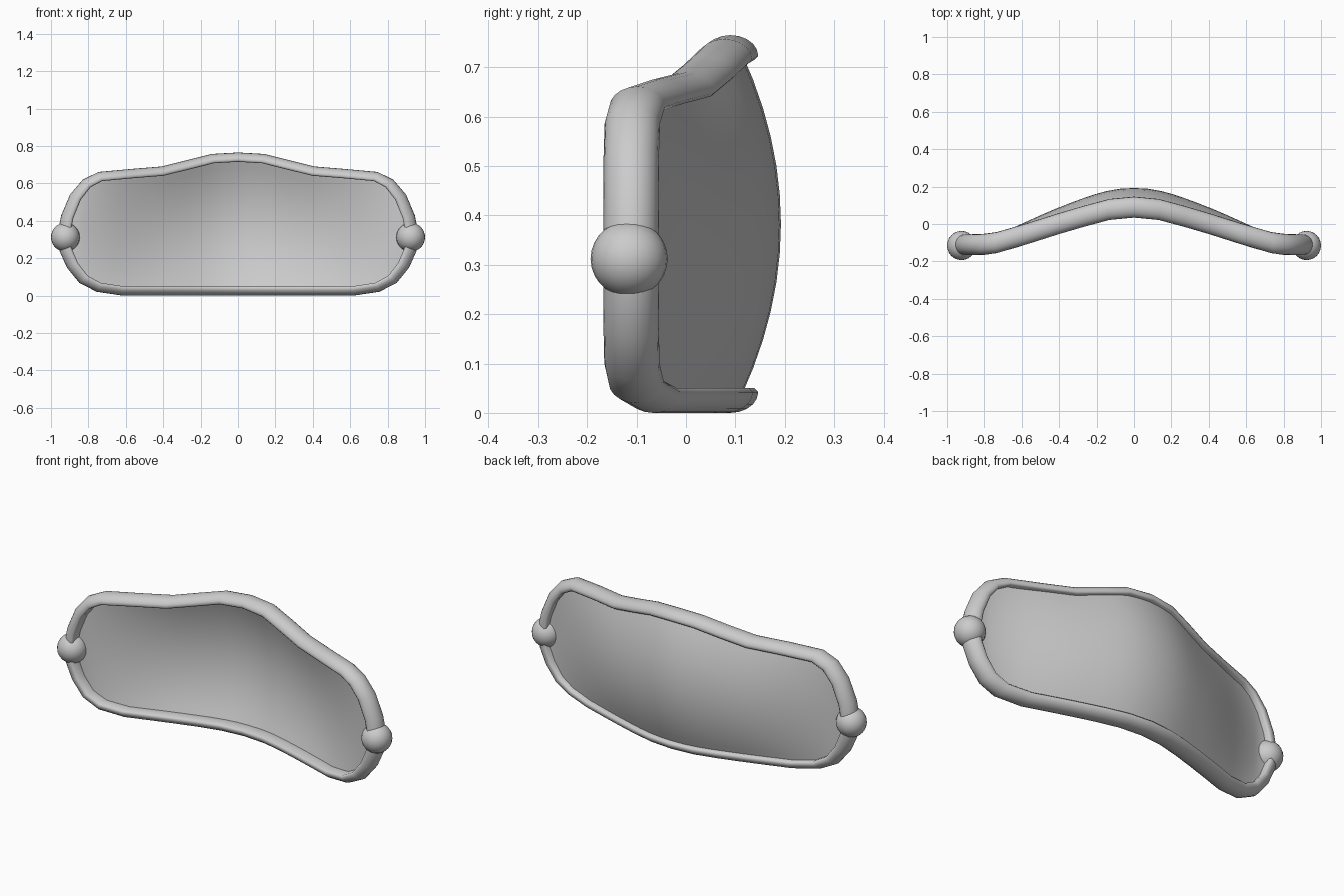
import bpy, bmesh, math
from mathutils import Vector

if "Cube" in bpy.data.objects:
    bpy.data.objects.remove(bpy.data.objects["Cube"])

# Outer outline in the front view, right half, from top centre clockwise (x, z)
HALF = [(0, .765), (.14, .757), (.28, .722), (.41, .69), (.57, .677), (.745, .661),
        (.83, .62), (.898, .54), (.945, .43), (.968, .32), (.953, .235), (.915, .15),
        (.848, .067), (.755, .02), (.62, 0), (.5, 0), (.37, 0), (.25, 0), (.13, 0), (0, 0)]
OUTLINE = [Vector(p) for p in HALF + [(-x, z) for x, z in reversed(HALF[1:-1])]]
# Front-to-back bend: centre depth for each distance from the middle (|x|, y)
BEND = [(0, .094), (.14, .083), (.41, .003), (.62, -.067), (.74, -.103), (.84, -.111), (2, -.111)]


def interpolate(table, x):
    for (a, ya), (b, yb) in zip(table, table[1:]):
        if x <= b:
            return ya + (yb - ya) * (x - a) / (b - a)
    return table[-1][1]


def bend(x):
    """Rounded version of the bend line."""
    return sum(interpolate(BEND, abs(x + .04 * k)) for k in (-2, -1, 0, 1, 2)) / 5


def inset(points, d):
    """Offset the closed outline inward with mitred corners, wider at the sides."""
    out, n = [], len(points)
    for i, p in enumerate(points):
        a = (p - points[i - 1]).normalized()
        b = (points[(i + 1) % n] - p).normalized()
        na, nb = Vector((a.y, -a.x)), Vector((b.y, -b.x))
        m = (na + nb).normalized()
        step = m * d / m.dot(na)
        out.append(p + Vector((step.x * 1.35, step.y)))
    return out


def make_object(name, bm, angle):
    bmesh.ops.recalc_face_normals(bm, faces=bm.faces)
    me = bpy.data.meshes.new(name)
    bm.to_mesh(me)
    bm.free()
    ob = bpy.data.objects.new(name, me)
    bpy.context.collection.objects.link(ob)
    bpy.ops.object.select_all(action='DESELECT')
    ob.select_set(True)
    bpy.context.view_layer.objects.active = ob
    bpy.ops.object.shade_smooth_by_angle(angle=math.radians(angle))
    return ob


def bridge(bm, ra, rb):
    n = len(ra)
    for i in range(n):
        j = (i + 1) % n
        bm.faces.new((ra[i], ra[j], rb[j], rb[i]))


# Frame: D-shaped section (flat inside, rounded outside) swept round the outline
section = [(.05, -.048), (.05, .048)]
section += [(.042 - .042 * math.sin(a), .056 * math.cos(a))
            for a in [math.pi * k / 10 for k in range(11)]]
bm = bmesh.new()
rings = []
for d, v in section:
    rings.append([bm.verts.new((p.x, bend(q.x) + v, p.y))
                  for p, q in zip(inset(OUTLINE, d), OUTLINE)])
for k in range(len(rings)):
    bridge(bm, rings[k - 1], rings[k])
make_object("frame", bm, 60)

# Panel: closed sheet of columns between the rim's top and bottom, dished backward
rim = [(p.x, p.y) for p in inset(OUTLINE, .03)[:len(HALF)]]
side = max(range(len(rim)), key=lambda i: rim[i][0])
top, bottom = rim[:side + 1], rim[side:][::-1]
COLS, ROWS = 40, 12
bm = bmesh.new()
rings = []
for i in range(COLS + 1):
    x = rim[side][0] * .995 * math.sin(math.pi * (i / COLS - .5))
    zt, zb = interpolate(top, abs(x)), interpolate(bottom, abs(x))
    back, front = [], []
    for j in range(ROWS + 1):
        t = 2 * j / ROWS - 1
        y = bend(x) + .02 + .082 * (1 - t * t) * max(0, 1 - (x / .85) ** 2)
        z = (zt + zb) / 2 + t * (zt - zb) / 2
        back.append(bm.verts.new((x, y, z)))
        front.append(bm.verts.new((x, y - .018, z)))
    rings.append(back + front[::-1])
for a, b in zip(rings, rings[1:]):
    bridge(bm, a, b)
for ring in (rings[0], rings[-1]):
    bm.faces.new(ring)
make_object("panel", bm, 40)

# Side knobs
for s, name in ((1, "right_knob"), (-1, "left_knob")):
    bm = bmesh.new()
    bmesh.ops.create_uvsphere(bm, u_segments=24, v_segments=14, radius=1)
    for v in bm.verts:
        v.co = Vector((s * .923 + v.co.x * .077, -.115 + v.co.y * .078, .312 + v.co.z * .077))
    make_object(name, bm, 60)
